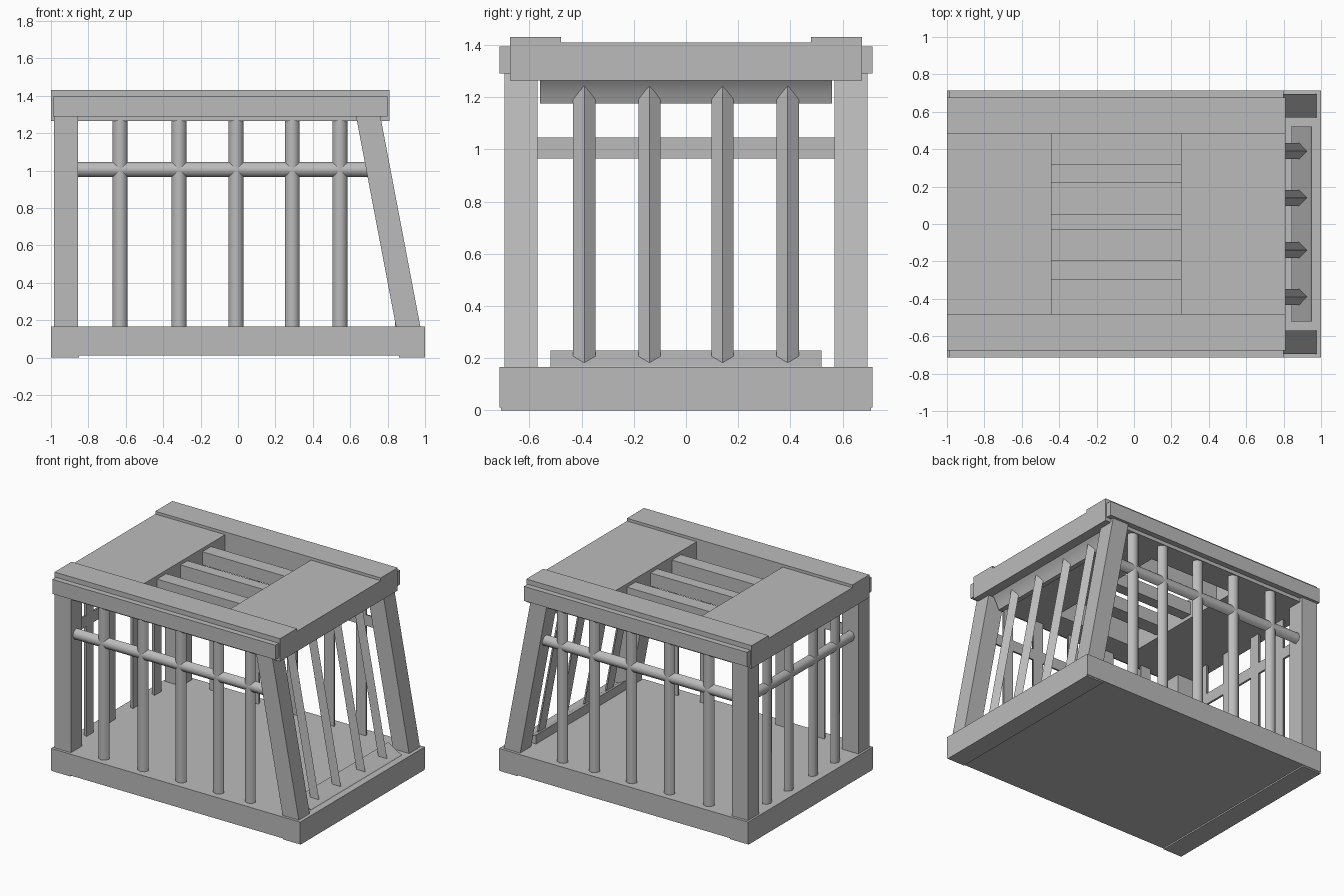
import bpy, bmesh, math
from mathutils import Vector

cube = bpy.data.objects.get("Cube")
if cube:
    bpy.data.objects.remove(cube, do_unlink=True)

grey = bpy.data.materials.new("plain_grey")
grey.use_nodes = True
grey.diffuse_color = (0.5, 0.5, 0.5, 1)
grey.node_tree.nodes["Principled BSDF"].inputs["Base Color"].default_value = (0.5, 0.5, 0.5, 1)

X, Y, Z = Vector((1, 0, 0)), Vector((0, 1, 0)), Vector((0, 0, 1))


def prism(name, profile, start, end, u, v, smooth=False):
    """Sweep a flat profile, laid out along u and v, from start to end."""
    bm = bmesh.new()
    rings = [[bm.verts.new(Vector(p) + u * a + v * b) for a, b in profile]
             for p in (start, end)]
    n = len(profile)
    bm.faces.new(rings[0])
    bm.faces.new(rings[1][::-1])
    for i in range(n):
        j = (i + 1) % n
        bm.faces.new((rings[0][i], rings[1][i], rings[1][j], rings[0][j]))
    bmesh.ops.recalc_face_normals(bm, faces=bm.faces)
    mesh = bpy.data.meshes.new(name)
    bm.to_mesh(mesh)
    bm.free()
    mesh.materials.append(grey)
    obj = bpy.data.objects.new(name, mesh)
    bpy.context.collection.objects.link(obj)
    if smooth:
        bpy.ops.object.select_all(action='DESELECT')
        obj.select_set(True)
        bpy.context.view_layer.objects.active = obj
        bpy.ops.object.shade_smooth_by_angle(angle=math.radians(50))
    return obj


def box(name, x, y, z):
    rect = [(x[0], y[0]), (x[1], y[0]), (x[1], y[1]), (x[0], y[1])]
    return prism(name, rect, (0, 0, z[0]), (0, 0, z[1]), X, Y)


def span(side, a, b):
    return sorted((side * a, side * b))


def lean(z):
    """Sideways shift of the leaning end at height z."""
    return -0.19 * (z - 0.165)


FLOOR, EAVE = 0.165, 1.29
RAIL_Z = 1.005
bar_ys = (-0.39, -0.14, 0.14, 0.39)
bar_xs = (-0.63, -0.315, -0.01, 0.29, 0.545)
half_round = [(0.04 * math.cos(a * math.pi / 4), 0.04 * math.sin(a * math.pi / 4))
              for a in range(5)]
half_diamond = [(-0.0425, 0), (0.0425, 0), (0, 0.037)]

# Base with cleats underneath
box("base", (-1, 1), (-0.715, 0.715), (0.01, FLOOR))
for x0, x1 in ((-1, -0.85), (0.86, 1)):
    box("base_cleat", (x0, x1), (-0.71, 0.71), (0, 0.02))

# Both long sides: posts, bars, rail and roof edge
for side, label in ((-1, "front"), (1, "back")):
    ys = span(side, 0.57, 0.695)
    box(label + "_upright_post", (-0.985, -0.855), ys, (FLOOR, EAVE))
    section = [(0.845, ys[0]), (0.975, ys[0]), (0.975, ys[1]), (0.845, ys[1])]
    prism(label + "_leaning_post", section, (0, 0, FLOOR),
          (lean(EAVE), 0, EAVE), X, Y)
    y = side * 0.632
    for x in bar_xs:
        prism(label + "_bar", half_round, (x, y, FLOOR - 0.01), (x, y, 1.28),
              X, Y * side, True)
    prism(label + "_rail", half_round, (-0.86, y, RAIL_Z), (0.73, y, RAIL_Z),
          Z, Y * side, True)
    box(label + "_roof_beam", (-0.99, 0.8), span(side, 0.66, 0.715), (EAVE, 1.395))
    box(label + "_roof_plank", (-1, 0.81), span(side, 0.48, 0.675), (1.264, 1.43))

# Upright end: bars and rail
for y in bar_ys:
    prism("end_bar", half_round, (-0.915, y, FLOOR - 0.01), (-0.915, y, 1.28), Y, -X, True)
prism("end_rail", half_round, (-0.915, -0.575, RAIL_Z), (-0.915, 0.575, RAIL_Z), Z, -X, True)

# Leaning end: bars, sloped sill and hollow-curved header
for y in bar_ys:
    prism("leaning_bar", half_diamond, (0.891, y, FLOOR),
          (0.891 + lean(1.27), y, 1.27), Y, X)
sill = [(0.84, 0.16), (0.955, 0.16), (0.945, 0.17), (0.845, 0.23), (0.84, 0.23)]
prism("sill", sill, (0, -0.52, 0), (0, 0.52, 0), X, Z)
header = [(0.655, 1.175), (0.69, 1.175), (0.70, 1.20), (0.712, 1.225),
          (0.728, 1.25), (0.745, 1.27), (0.655, 1.27)]
prism("header", header, (0, -0.56, 0), (0, 0.56, 0), X, Z, True)

# Roof panels and the slatted opening between them
box("roof_panel_upright_end", (-1, -0.44), (-0.48, 0.48), (1.264, 1.41))
box("roof_panel_leaning_end", (0.25, 0.81), (-0.48, 0.48), (1.264, 1.41))
for y0, y1 in ((-0.30, -0.195), (-0.03, 0.05), (0.22, 0.32)):
    box("roof_slat", (-0.445, 0.255), (y0, y1), (1.29, 1.385))
